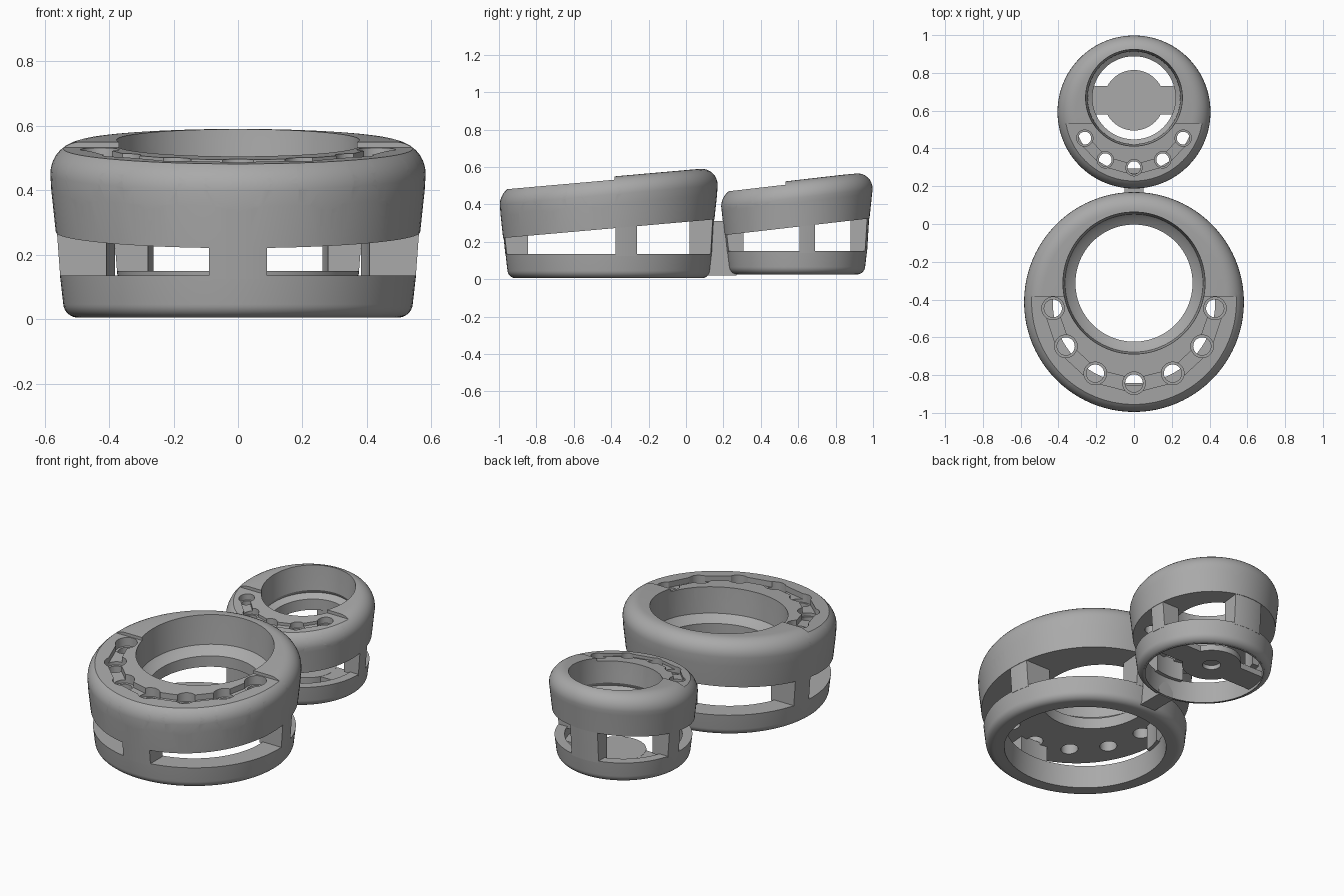
import bpy, bmesh, math
from mathutils import Matrix, Vector

cube = bpy.data.objects.get("Cube")
if cube:
    bpy.data.objects.remove(cube)

grey = bpy.data.materials.new("matte_grey")
grey.use_nodes = True
COLOR = (0.4, 0.4, 0.4, 1)
grey.diffuse_color = COLOR
grey.node_tree.nodes["Principled BSDF"].inputs["Base Color"].default_value = COLOR


def finish(name, bm):
    bmesh.ops.recalc_face_normals(bm, faces=bm.faces)
    mesh = bpy.data.meshes.new(name)
    bm.to_mesh(mesh)
    bm.free()
    mesh.materials.append(grey)
    ob = bpy.data.objects.new(name, mesh)
    bpy.context.scene.collection.objects.link(ob)
    return ob


def lathe(name, profile, y=0, closed=False, seg=96):
    """Spin (radius, z) points about z; closed profiles make a ring, open ones are capped."""
    bm = bmesh.new()
    loops = [[bm.verts.new((r * math.cos(a), y + r * math.sin(a), z))
              for a in (2 * math.pi * i / seg for i in range(seg))] for r, z in profile]
    pairs = list(zip(loops, loops[1:]))
    if closed:
        pairs.append((loops[-1], loops[0]))
    else:
        bm.faces.new(loops[0])
        bm.faces.new(loops[-1])
    for a, b in pairs:
        for i in range(seg):
            j = (i + 1) % seg
            bm.faces.new((a[i], a[j], b[j], b[i]))
    return finish(name, bm)


def box(name, size, loc, angle=0):
    bm = bmesh.new()
    bmesh.ops.create_cube(bm, size=1)
    bm.transform(Matrix.Rotation(angle, 4, "Z") @ Matrix.Translation(loc)
                 @ Matrix.Diagonal((*size, 1)))
    return finish(name, bm)


def cone(name, start, end, r1, r2):
    start, end = Vector(start), Vector(end)
    axis = end - start
    bm = bmesh.new()
    bmesh.ops.create_cone(bm, cap_ends=True, cap_tris=True, segments=32, radius1=r1,
                          radius2=r2, depth=axis.length)
    bm.transform(Matrix.Translation((start + end) / 2)
                 @ axis.to_track_quat("Z", "Y").to_matrix().to_4x4())
    return finish(name, bm)


def combine(ob, tools, operation="DIFFERENCE"):
    """Apply all tools in a single exact boolean, then remove them."""
    group = bpy.data.collections.new("cutters")
    bpy.context.scene.collection.children.link(group)
    for tool in tools:
        group.objects.link(tool)
    mod = ob.modifiers.new(operation, "BOOLEAN")
    mod.operation, mod.solver = operation, "EXACT"
    mod.operand_type, mod.collection = "COLLECTION", group
    mod.use_self = True
    bpy.context.view_layer.update()
    bpy.context.view_layer.objects.active = ob
    bpy.ops.object.modifier_apply(modifier=mod.name)
    for tool in tools:
        bpy.data.objects.remove(tool)
    bpy.data.collections.remove(group)


def place(ob, y, slope=0, above=-1):
    """Slant the part upward to the back, then move it to its centre."""
    for v in ob.data.vertices:
        if v.co.z > above:
            v.co.z += slope * v.co.y
        v.co.y += y
    bpy.ops.object.select_all(action="DESELECT")
    ob.select_set(True)
    bpy.context.view_layer.objects.active = ob
    bpy.ops.object.shade_smooth_by_angle(angle=math.radians(30))


def arc(r, z, rad, a0, a1, n=8):
    return [(r + rad * math.cos(math.radians(a0 + (a1 - a0) * i / n)),
             z + rad * math.sin(math.radians(a0 + (a1 - a0) * i / n))) for i in range(n + 1)]


def setting(prefix, y, R, inner, side_in, end_in, low, base_top, under, top, slope,
            bore, lip, offset, side_y, side_w, k, mid, trim_y, sites, step):
    # lower ring with rounded foot
    rb = R - 0.03
    foot = arc(rb - 0.055, low + 0.05, 0.045, -90, -5)
    base = lathe(prefix + "_base_ring",
                 [(inner + 0.01, low + 0.005)] + foot + [(rb, base_top), (inner, base_top)],
                 closed=True)
    place(base, y)

    # pillars at the sides and at the front and back
    for name, wall_in, size, loc in (
            ("side_pillars", side_in, (3, side_w, 2), (0, side_y, 0)),
            ("end_pillars", end_in, (0.18, 3, 2), (0, 0, 0))):
        wall = lathe(prefix + "_" + name,
                     [(wall_in, base_top - 0.01), (rb, base_top - 0.01),
                      (R - 0.018, under + 0.015), (wall_in, under + 0.015)], closed=True)
        combine(wall, [box("pillar_mask", size, loc)], "INTERSECT")
        place(wall, y, slope, base_top + 0.02)

    # slanted head with a soft outer rim
    head = lathe(prefix + "_head",
                 [(R - 0.017, under), (R - 0.003, under + 0.13)]
                 + arc(R - 0.095, top - 0.095, 0.095, 0, 90))

    # stepped off-centre bore, and a front crest one step lower
    ledge = under + 0.105
    tools = [lathe("bore", [(lip, under - 0.2), (lip, ledge - 0.04), (lip + 0.035, ledge - 0.02),
                            (bore - 0.01, ledge), (bore, top - 0.03),
                            (bore + 0.01, top + 0.2)], offset),
             box("crest_trim", (2.3 * R, 1.3 * R, 0.2), (0, trim_y - 0.65 * R, top + 0.082))]

    # seats: flared scoops inward and outward, a drilled hole, grooves between neighbours
    zc = top - 0.057 * k
    for i in range(sites):
        angle = math.radians(-90 + (i - (sites - 1) / 2) * step)

        def at(r, z):
            return (r * math.cos(angle), r * math.sin(angle), z)
        tools += [
            cone("outer_scoop", at(mid + 0.011, zc), at(R + 0.04, zc - 0.003), 0.055 * k, 0.12 * k),
            cone("inner_scoop", at(mid + 0.023, zc + 0.002), at(mid - 0.16 * k, zc + 0.004),
                 0.053 * k, 0.1 * k),
            cone("opening", at(mid, zc - 0.013), at(mid, top + 0.1), 0.06 * k, 0.06 * k),
            cone("drill", at(mid, under - 0.1), at(mid, zc + 0.009), 0.047 * k, 0.047 * k)]
        if i < sites - 1:
            tools.append(box("groove", (0.07 * k, 0.2 * k, 0.2), (mid, 0, zc + 0.106),
                             angle + math.radians(step / 2)))
    combine(head, tools)
    place(head, y, slope)


setting("large", y=-0.413, R=0.582, inner=0.43, side_in=0.41, end_in=0.44, low=0.0,
        base_top=0.135, under=0.27, top=0.547, slope=0.088, bore=0.375, lip=0.31, offset=0.1,
        side_y=0.093, side_w=0.115, k=1, mid=0.43, trim_y=0.03, sites=7, step=28.5)
setting("small", y=0.593, R=0.405, inner=0.32, side_in=0.28, end_in=0.3, low=0.02,
        base_top=0.15, under=0.28, top=0.53, slope=0.115, bore=0.255, lip=0.22, offset=0.075,
        side_y=0.055, side_w=0.085, k=0.72, mid=0.295, trim_y=-0.06, sites=5, step=31)

# block joining the two rings
place(box("connector", (0.1, 0.2, 0.29), (0, 0, 0.165)), 0.17)

# mounting plate in the small base, with a blind hole underneath
plate = lathe("mounting_plate", [(0.16, 0.05), (0.16, 0.085)])
combine(plate, [cone("blind_hole", (0, 0, 0), (0, 0, 0.075), 0.05, 0.05)])
place(plate, 0.655)
for side in (-1, 1):
    place(box("plate_arm", (0.22, 0.15, 0.034), (side * 0.22, 0, 0.067)), 0.655)
